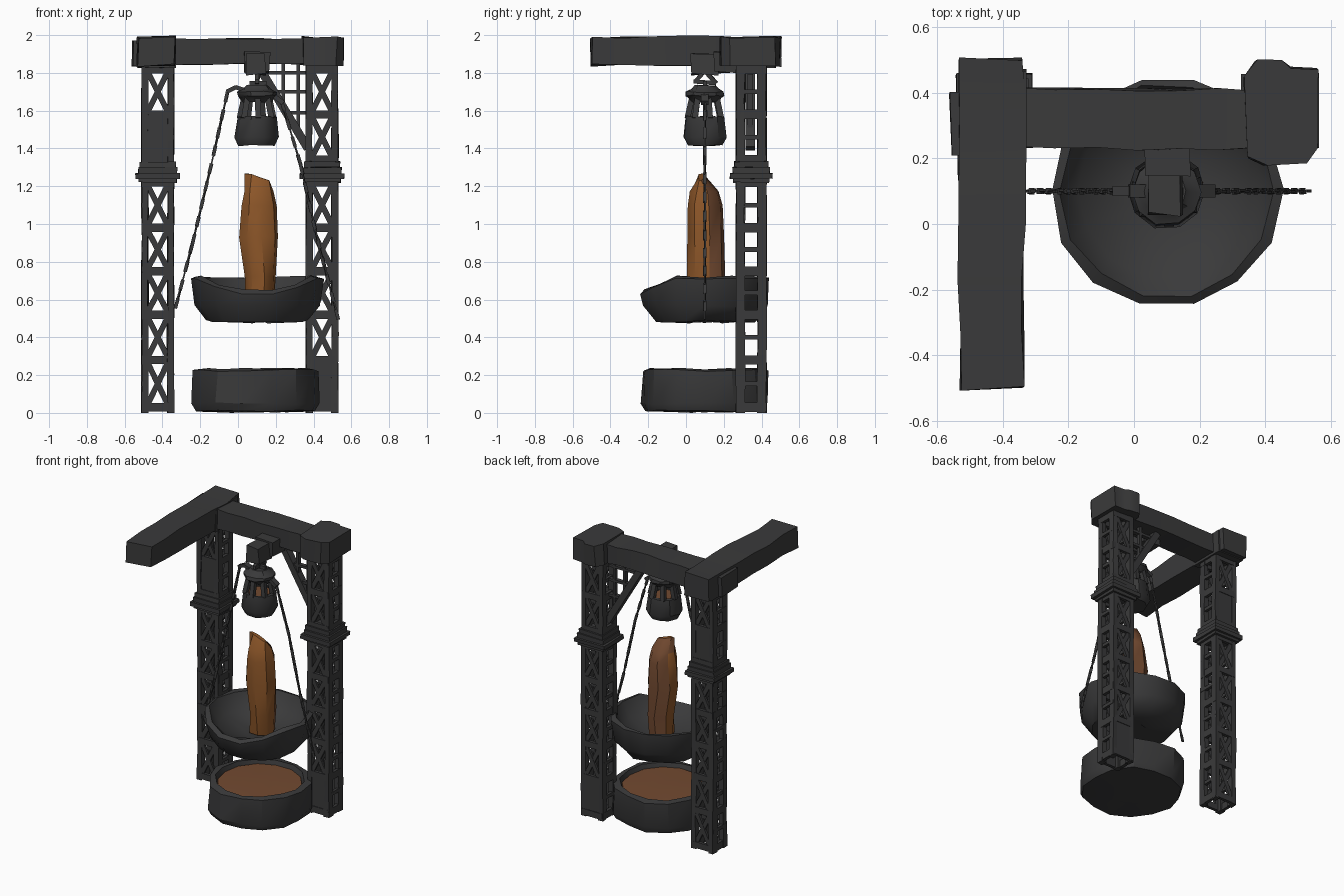
import bpy, bmesh, math, random
from mathutils import Vector, Matrix

if "Cube" in bpy.data.objects:
    bpy.data.objects.remove(bpy.data.objects["Cube"])

random.seed(4)


def material(name, rgb):
    m = bpy.data.materials.new(name)
    m.diffuse_color = (*rgb, 1)
    m.use_nodes = True
    m.node_tree.nodes["Principled BSDF"].inputs["Base Color"].default_value = m.diffuse_color
    return m


IRON = material("dark iron", (0.042, 0.042, 0.043))
GLOW = material("glowing orange", (0.27, 0.095, 0.022))
RUST = material("cooled orange brown", (0.17, 0.068, 0.03))
CX, CY = 0.1, 0.1            # shared axis of bowl, basin and crucible


def finish(bm, name, mats=(IRON,), jitter=0.0, angle=35):
    for v in bm.verts:
        v.co += Vector([random.uniform(-jitter, jitter) for _ in range(3)])
    bmesh.ops.recalc_face_normals(bm, faces=bm.faces)
    me = bpy.data.meshes.new(name)
    bm.to_mesh(me)
    bm.free()
    ob = bpy.data.objects.new(name, me)
    bpy.context.collection.objects.link(ob)
    for m in mats:
        me.materials.append(m)
    bpy.ops.object.select_all(action='DESELECT')
    ob.select_set(True)
    bpy.context.view_layer.objects.active = ob
    bpy.ops.object.shade_smooth_by_angle(angle=math.radians(angle))
    return ob


def box(bm, lo, hi, cuts=0):
    lo, hi = Vector(lo), Vector(hi)
    mat = Matrix.Translation((lo + hi) / 2) @ Matrix.Diagonal((*(hi - lo), 1))
    vs = bmesh.ops.create_cube(bm, size=1, matrix=mat)['verts']
    if cuts:
        axis = max(range(3), key=lambda i: hi[i] - lo[i])
        es = [e for e in {e for v in vs for e in v.link_edges}
              if abs(e.verts[0].co[axis] - e.verts[1].co[axis]) > 1e-4]
        bmesh.ops.subdivide_edges(bm, edges=es, cuts=cuts, use_grid_fill=True)


def bar(bm, p, q, w, d, twist=0.0):
    """Square bar from p to q; w across, d along y when the bar lies in xz."""
    p, q = Vector(p), Vector(q)
    z = (q - p).normalized()
    y = Vector((0, 1, 0)) if abs(z.y) < 0.9 else Vector((0, 0, 1))
    x = y.cross(z).normalized()
    y = z.cross(x)
    rot = Matrix((x, y, z)).transposed().to_4x4() @ Matrix.Rotation(twist, 4, 'Z')
    mat = Matrix.Translation((p + q) / 2) @ rot @ Matrix.Diagonal((w, d, (q - p).length, 1))
    bmesh.ops.create_cube(bm, size=1, matrix=mat)


def loft(bm, rings, closed_loop=False):
    loops = [[bm.verts.new(c) for c in r] for r in rings]
    n = len(loops[0])
    for a, b in zip(loops, loops[1:]):
        for i in range(n):
            j = (i + 1) % n
            bm.faces.new((a[i], a[j], b[j], b[i]))
    bm.faces.new(loops[0])
    bm.faces.new(loops[-1])


def ring(rx, z, n, ry=None, cx=CX, cy=CY, phase=0.0):
    ry = rx if ry is None else ry
    return [(cx + rx * math.cos(t), cy + ry * math.sin(t), z)
            for t in (2 * math.pi * i / n + phase for i in range(n))]


def lathe(name, profile, n, mats=(IRON,), jitter=0.0, angle=35):
    bm = bmesh.new()
    loft(bm, [ring(r, z, n) for r, z in profile])
    return finish(bm, name, mats, jitter, angle)


# Lattice towers
RUNGS = [0.03, 0.28, 0.52, 0.75, 0.98, 1.22, 1.34, 1.58, 1.82]


def tower(name, x0, x1, plates):
    bm = bmesh.new()
    y0, y1, lx, ly = 0.265, 0.425, 0.034, 0.046
    for xa in (x0, x1 - lx):
        for ya in (y0, y1 - ly):
            box(bm, (xa, ya, 0), (xa + lx, ya + ly, 1.86), cuts=8)
    for v in bm.verts:
        v.co += Vector((random.uniform(-.004, .004), random.uniform(-.004, .004), 0))
    for z in RUNGS:
        box(bm, (x0 + .005, y0, z - .022), (x1 - .005, y0 + .022, z + .022))
        box(bm, (x0 + .005, y1 - .022, z - .022), (x1 - .005, y1, z + .022))
        for xa in (x0, x1 - .022):
            box(bm, (xa, y0 + .005, z - .025), (xa + .022, y1 - .005, z + .025))
    for k, (za, zb) in enumerate(zip(RUNGS, RUNGS[1:])):
        for y in (y0 + .012, y1 - .012):
            if k in plates:                      # solid panels
                box(bm, (x0 + .01, y - .008, za), (x1 - .01, y + .008, zb))
            elif zb - za > .15:                  # crossed braces
                bar(bm, (x0 + .025, y, za), (x1 - .025, y, zb), .03, .018)
                bar(bm, (x1 - .025, y, za), (x0 + .025, y, zb), .03, .014)
        # middle side rungs
        for xa in (x0, x1 - .02):
            m = (za + zb) / 2
            if zb - za > .15:
                box(bm, (xa, y0 + .005, m - .012), (xa + .02, y1 - .005, m + .012))
    finish(bm, name)
    # stepped collar around the tower
    bm = bmesh.new()
    for g, za, zb in ((.015, 1.22, 1.24), (.032, 1.24, 1.268), (.018, 1.268, 1.30), (.01, 1.30, 1.33)):
        box(bm, (x0 - g, y0 - g, za), (x1 + g, y1 + g, zb))
    finish(bm, name + "_collar", jitter=.003)


tower("left_tower", -0.51, -0.34, (6,))
tower("right_tower", 0.36, 0.53, (0,))

# Overhead beams and caps
bm = bmesh.new()
box(bm, (-0.53, -0.50, 1.84), (-0.335, 0.50, 1.99), cuts=5)
finish(bm, "long_beam", jitter=.008)
bm = bmesh.new()
box(bm, (-0.36, 0.23, 1.845), (0.38, 0.41, 1.98), cuts=5)
finish(bm, "cross_beam", jitter=.007)
bm = bmesh.new()
box(bm, (-0.56, 0.21, 1.835), (-0.34, 0.40, 1.975))
box(bm, (-0.535, 0.22, 1.83), (-0.33, 0.47, 1.985))
finish(bm, "left_cap", jitter=.006)
bm = bmesh.new()
corners = [(.35, .20), (.40, .18), (.52, .185), (.555, .23), (.555, .47), (.48, .475), (.45, .50), (.37, .50), (.33, .45)]
loft(bm, [[(x, y, z) for x, y in corners] for z in (1.84, 1.99)])
finish(bm, "right_cap", jitter=.007)

# Trussed corner brace under the cross beam
bm = bmesh.new()
y = 0.34
bar(bm, (0.10, y, 1.85), (0.37, y, 1.40), .045, .05)
for x, zb in ((0.24, 1.63), (0.32, 1.50)):
    bar(bm, (x, y, zb), (x, y, 1.86), .018, .03)
for z, xa in ((1.80, .15), (1.70, .20), (1.59, .26)):
    bar(bm, (xa, y, z), (0.37, y, z), .018, .03)
finish(bm, "corner_brace")

# Hanger arm and hook that carry the crucible
bm = bmesh.new()
box(bm, (0.035, 0.15, 1.80), (0.165, 0.30, 1.91))
box(bm, (0.045, 0.03, 1.79), (0.145, 0.17, 1.90))
finish(bm, "hanger_arm", jitter=.008)
bm = bmesh.new()
for a, b in (((.10, .04, 1.755), (.10, .16, 1.745)), ((.10, .16, 1.745), (.11, .11, 1.80)),
             ((.10, .05, 1.755), (.10, .09, 1.80)), ((.06, .1, 1.745), (.15, .1, 1.745)),
             ((.10, .10, 1.70), (.10, .10, 1.76))):
    bar(bm, a, b, .022, .022)
finish(bm, "hook")

# Crucible: bucket, posts, lid, side arms
lathe("crucible_bucket", [(.095, 1.415), (.118, 1.46), (.105, 1.57), (.085, 1.57), (.08, 1.54)], 10, jitter=.004)
lathe("crucible_melt", [(.082, 1.542), (.075, 1.565)], 10, (RUST,))
bm = bmesh.new()
for i in range(7):
    c, s = math.cos(i * 2 * math.pi / 7 + .3), math.sin(i * 2 * math.pi / 7 + .3)
    bar(bm, (CX + .093 * c, CY + .093 * s, 1.56), (CX + .068 * c, CY + .068 * s, 1.67), .03, .03)
finish(bm, "crucible_posts")
lathe("crucible_lid", [(.075, 1.645), (.09, 1.67), (.105, 1.68), (.105, 1.70), (.075, 1.715), (.06, 1.735)], 10, jitter=.004)
bm = bmesh.new()
bar(bm, (-.06, CY, 1.70), (-.01, CY, 1.725), .022, .03)
bar(bm, (-.015, CY, 1.725), (.06, CY, 1.70), .022, .04)
bar(bm, (.14, CY, 1.715), (.24, CY, 1.64), .025, .04)
finish(bm, "lid_arms")


# Chains of alternately turned flat links
def chain(name, pts):
    bm = bmesh.new()
    for p, q in zip(pts, pts[1:]):
        p, q = Vector(p), Vector(q)
        n = max(1, round((q - p).length / .05))
        for i in range(n):
            a, b = p.lerp(q, i / n), p.lerp(q, (i + 1.15) / n)
            bar(bm, a, b, .018, .008, (i % 2) * math.pi / 2 + random.uniform(-.4, .4))
    finish(bm, name)


chain("left_chain", [(-.055, CY, 1.70), (-.14, CY, 1.32), (-.24, CY, .90), (-.33, CY, .56)])
chain("right_chain", [(.23, CY, 1.65), (.33, CY, 1.32), (.42, CY, .92), (.53, CY, .50)])

# Tipping bowl with a lowered front lip
N = 14
bm = bmesh.new()
loft(bm, [ring(r, z, N) for r, z in
          ((.10, .48), (.265, .485), (.335, .57), (.353, .715), (.325, .72), (.27, .61), (.10, .56))])
for v in bm.verts:
    front = max(0, (CY - v.co.y) / .35 - .45) / .55
    if v.co.z > .65:
        v.co.z -= .085 * front
finish(bm, "pouring_bowl", jitter=.007, angle=50)

# Round casting basin with heavy rim blocks
bm = bmesh.new()
loft(bm, [ring(r, z, N) for r, z in
          ((.15, .005), (.325, .01), (.345, .05), (.34, .225), (.29, .235), (.275, .175), (.1, .175))])
for v in bm.verts:
    d = Vector((v.co.x - CX, v.co.y - CY, 0))
    if d.length > .3:
        k = round(math.atan2(d.y, d.x) / (2 * math.pi / N))
        v.co -= d * (.05 if k % 3 == 0 else 0)
finish(bm, "casting_basin", jitter=.006, angle=30)
lathe("basin_melt", [(.285, .185), (.275, .206), (.12, .212)], N, (RUST,), jitter=.003)

# Poured metal column: warm on the front, duller at the back
bm = bmesh.new()
sections = [(.115, .08, .085, .11, .57), (.12, .085, .10, .105, .72), (.105, .105, .10, .105, .93),
            (.112, .094, .095, .10, 1.10), (.108, .08, .075, .095, 1.17), (.105, .066, .016, .08, 1.25)]
loft(bm, [ring(rx, z, 8, ry, cx, cy, phase=.2) for cx, rx, ry, cy, z in sections])
for v in bm.verts:
    if v.co.z > 1.2:
        v.co.z += (.1 - v.co.x) * .3
column = finish(bm, "poured_metal", (GLOW, RUST), jitter=.005, angle=40)
for p in column.data.polygons:
    p.material_index = int(p.normal.y > .35 or p.center.z < .64)
